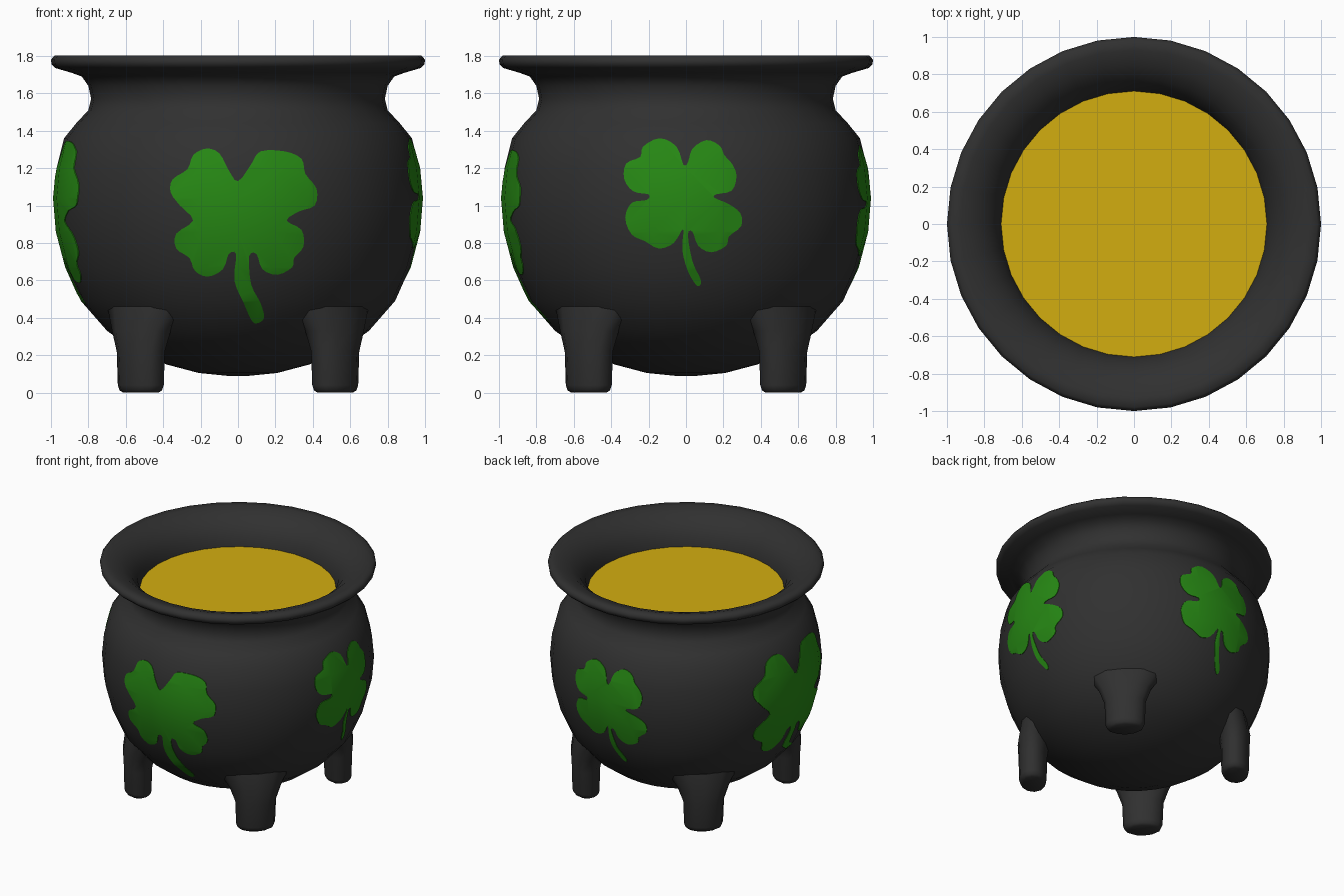
import bpy, bmesh, math
from mathutils import Vector

if "Cube" in bpy.data.objects:
    bpy.data.objects.remove(bpy.data.objects["Cube"], do_unlink=True)


def material(name, rgb):
    mat = bpy.data.materials.new(name)
    mat.use_nodes = True
    mat.diffuse_color = (*rgb, 1)
    bsdf = mat.node_tree.nodes["Principled BSDF"]
    bsdf.inputs["Base Color"].default_value = (*rgb, 1)
    bsdf.inputs["Roughness"].default_value = 0.7
    return mat


BLACK = material("iron black", (0.03, 0.03, 0.03))
GREEN = material("clover green", (0.02, 0.25, 0.007))
GOLD = material("gold", (0.65, 0.42, 0.005))
SIDES = 32


def finish(bm, name, mat, angle=60):
    bmesh.ops.recalc_face_normals(bm, faces=bm.faces)
    mesh = bpy.data.meshes.new(name)
    bm.to_mesh(mesh)
    bm.free()
    mesh.materials.append(mat)
    obj = bpy.data.objects.new(name, mesh)
    bpy.context.collection.objects.link(obj)
    smooth(obj, angle)
    return obj


def smooth(obj, angle):
    bpy.ops.object.select_all(action="DESELECT")
    obj.select_set(True)
    bpy.context.view_layer.objects.active = obj
    bpy.ops.object.shade_smooth_by_angle(angle=math.radians(angle))


def loft(name, rings, mat, closed=False):
    """Join equal rings of points with quads; cap the ends or close the loop."""
    bm = bmesh.new()
    rows = [[bm.verts.new(p) for p in ring] for ring in rings]
    pairs = list(zip(rows, rows[1:]))
    if closed:
        pairs.append((rows[-1], rows[0]))
    else:
        bm.faces.new(rows[0])
        bm.faces.new(rows[-1])
    for a, b in pairs:
        for i in range(len(a)):
            j = (i + 1) % len(a)
            bm.faces.new((a[i], a[j], b[j], b[i]))
    return finish(bm, name, mat)


def circle(r, z):
    turns = [math.tau * i / SIDES for i in range(SIDES)]
    return [(r * math.cos(t), r * math.sin(t), z) for t in turns]


# Pot: round belly, narrow neck, flared rim and inner wall
belly = [(.70, .33), (.84, .49), (.92, .67), (.97, .86), (.985, 1.04),
         (.97, 1.2), (.93, 1.36), (.865, 1.44)]
base = [(.06, .09), (.21, .105), (.38, .15), (.56, .23)]
neck = [(.80, 1.51), (.785, 1.57), (.80, 1.64), (.835, 1.69), (.89, 1.71)]
rim = [(.975, 1.735), (.997, 1.755), (1, 1.78), (.98, 1.803), (.93, 1.8)]
inside = [(.85, 1.775), (.78, 1.72), (.73, 1.65), (.71, 1.57), (.70, 1.5)]
loft("pot", [circle(r, z) for r, z in base + belly + neck + rim + inside], BLACK)

# Gold filling
bm = bmesh.new()
bm.faces.new([bm.verts.new(p) for p in circle(.712, 1.572)])
finish(bm, "gold_filling", GOLD)

# Legs: oval posts on the diagonals, widening into the belly
# each ring: height, distance from the axis, radial and sideways half widths
leg_rings = [(0, .735, .075, .11), (.012, .735, .092, .132), (.04, .735, .1, .143),
             (.22, .735, .104, .15), (.33, .73, .115, .19), (.46, .69, .13, .27)]
for k, name in enumerate(("back_left", "back_right", "front_right", "front_left")):
    turn = math.pi / 4 + k * math.pi / 2
    out = Vector((math.cos(turn), math.sin(turn), 0))
    side = Vector((-out.y, out.x, 0))
    rings = []
    for z, dist, a, b in leg_rings:
        angles = [math.tau * i / 12 for i in range(12)]
        rings.append([out * (dist + a * math.cos(t)) + side * (b * math.sin(t))
                      + Vector((0, 0, z)) for t in angles])
    loft(name + "_leg", rings, BLACK)

# Four-leaf clover outlines: sideways position and height
broad = [(0, 1.13), (-.05, 1.19), (-.1, 1.28), (-.17, 1.305), (-.24, 1.27),
         (-.27, 1.195), (-.35, 1.14), (-.36, 1.07), (-.31, 1), (-.24, .92),
         (-.33, .85), (-.33, .77), (-.26, .72), (-.23, .65), (-.16, .62),
         (-.08, .66), (-.05, .74), (-.01, .74), (-.02, .6), (.03, .48),
         (.07, .39), (.1, .37), (.14, .4), (.12, .48), (.07, .58), (.06, .73),
         (.1, .74), (.13, .66), (.21, .63), (.29, .67), (.3, .72), (.35, .78),
         (.34, .87), (.26, .92), (.33, .97), (.41, 1), (.42, 1.09), (.36, 1.17),
         (.34, 1.25), (.25, 1.29), (.12, 1.29), (.07, 1.22)]
slim = [(-.015, 1.22), (-.05, 1.315), (-.14, 1.36), (-.23, 1.315), (-.245, 1.26),
        (-.32, 1.225), (-.33, 1.14), (-.28, 1.075), (-.2, 1.06), (-.21, 1.03),
        (-.29, 1.015), (-.325, .935), (-.29, .845), (-.22, .81), (-.145, .77),
        (-.065, .8), (-.015, .875), (-.02, .765), (.01, .65), (.06, .57),
        (.08, .6), (.035, .7), (.01, .845), (.035, .86), (.065, .785),
        (.135, .75), (.215, .785), (.23, .835), (.295, .89), (.29, .96),
        (.225, 1.01), (.155, 1.04), (.16, 1.06), (.245, 1.08), (.27, 1.16),
        (.245, 1.225), (.205, 1.27), (.18, 1.32), (.11, 1.35), (.035, 1.305),
        (.01, 1.23)]


def rounded(points, steps=3):
    """Closed smooth curve through the points."""
    pts = [Vector(p) for p in points]
    n, result = len(pts), []
    for i in range(n):
        a, b, c, d = (pts[(i + k) % n] for k in (-1, 0, 1, 2))
        for s in range(steps):
            t = s / steps
            result.append(b + (c - a) * (t / 2)
                          + (a * 2 - b * 5 + c * 4 - d) * (t * t / 2)
                          + (b * 3 - a - c * 3 + d) * (t ** 3 / 2))
    return result


def clover(name, outline, out, size=1, lift=0, stem=1):
    """Thin painted plate: a clover-shaped slice of a skin over the belly."""
    out = Vector(out)
    side = Vector((-out.y, out.x, 0))
    middle, foot = .95, .55
    flat = []
    for u, z in rounded(outline):
        z = middle + (z - middle) * size + lift
        if z < foot:
            z = foot + (z - foot) * stem
        flat.append(side * (u * size) + Vector((0, 0, z)))
    cutter = loft("clover_cutter", [[p + out * d for p in flat] for d in (.4, 1.2)], GREEN)
    cutter.hide_render = True
    skin = [(r + .004, z) for r, z in belly] + [(r - .003, z) for r, z in belly[::-1]]
    plate = loft(name, [circle(r, z) for r, z in skin], GREEN, closed=True)
    cut = plate.modifiers.new("cut", "BOOLEAN")
    cut.operation, cut.solver, cut.object = "INTERSECT", "EXACT", cutter
    bpy.ops.object.modifier_apply(modifier=cut.name)
    bpy.data.objects.remove(cutter, do_unlink=True)
    smooth(plate, 40)


clover("front_clover", broad, (0, -1, 0))
clover("left_clover", slim, (1, 0, 0))
clover("back_clover", slim, (0, 1, 0), lift=-.04)
clover("right_clover", broad, (-1, 0, 0), size=1.14, stem=.3)
